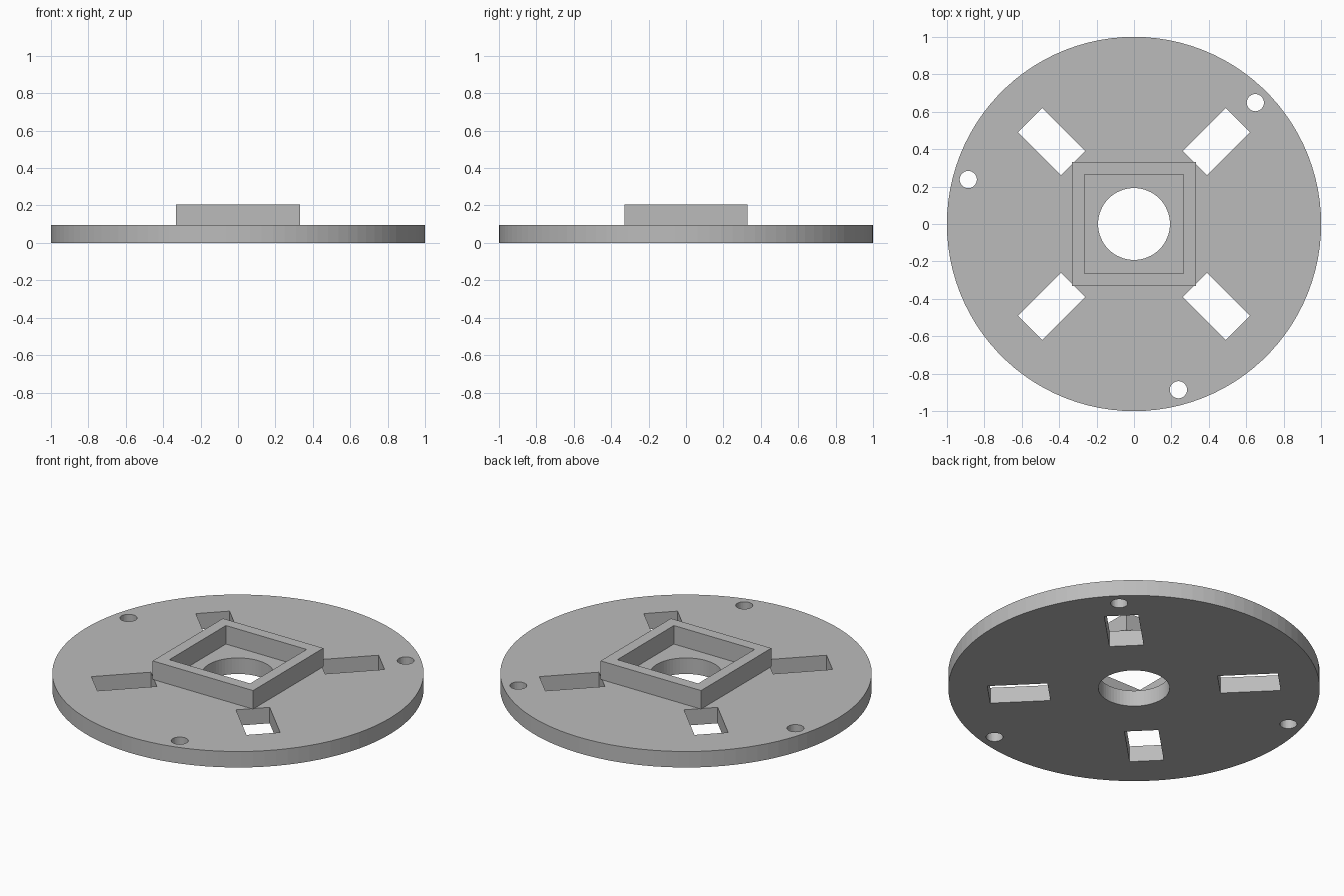
import bpy
import bmesh
from math import cos, sin, radians, pi, sqrt

cube = bpy.data.objects.get("Cube")
if cube:
    bpy.data.objects.remove(cube, do_unlink=True)

grey = bpy.data.materials.new("mid_grey")
grey.use_nodes = True
colour = (0.5, 0.5, 0.5, 1.0)
grey.diffuse_color = colour
grey.node_tree.nodes["Principled BSDF"].inputs["Base Color"].default_value = colour

PLATE_TOP = 0.095
FRAME_TOP = 0.205


def circle(radius, x=0.0, y=0.0, sides=32):
    """Closed circular outline."""
    return [(x + radius * cos(2 * pi * i / sides),
             y + radius * sin(2 * pi * i / sides)) for i in range(sides)]


def rectangle(x0, x1, half_width, angle=0.0):
    """Rectangular outline, turned about the origin."""
    c, s = cos(angle), sin(angle)
    corners = [(x0, -half_width), (x1, -half_width), (x1, half_width), (x0, half_width)]
    return [(x * c - y * s, x * s + y * c) for x, y in corners]


def extruded(name, outlines, bottom, top):
    """Solid from one outer outline and any hole outlines inside it."""
    curve = bpy.data.curves.new(name + "_outline", "CURVE")
    curve.dimensions = "2D"
    curve.fill_mode = "BOTH"
    curve.extrude = (top - bottom) / 2
    for points in outlines:
        spline = curve.splines.new("POLY")
        spline.points.add(len(points) - 1)
        for point, (x, y) in zip(spline.points, points):
            point.co = (x, y, 0, 1)
        spline.use_cyclic_u = True
    helper = bpy.data.objects.new(name + "_helper", curve)
    bpy.context.collection.objects.link(helper)
    bpy.context.view_layer.update()
    evaluated = helper.evaluated_get(bpy.context.evaluated_depsgraph_get())
    mesh = bpy.data.meshes.new_from_object(evaluated)
    bpy.data.objects.remove(helper, do_unlink=True)

    # Weld the caps to the walls and stand the solid at its height
    bm = bmesh.new()
    bm.from_mesh(mesh)
    bmesh.ops.remove_doubles(bm, verts=bm.verts, dist=0.0001)
    bmesh.ops.translate(bm, verts=bm.verts, vec=(0, 0, (top + bottom) / 2))
    bmesh.ops.recalc_face_normals(bm, faces=bm.faces)
    for face in bm.faces:
        face.smooth = False
    bm.to_mesh(mesh)
    bm.free()
    mesh.name = name
    mesh.materials.clear()
    mesh.materials.append(grey)
    obj = bpy.data.objects.new(name, mesh)
    bpy.context.collection.objects.link(obj)
    return obj


# Round plate: centre bore, four diagonal slots, three screw holes
outlines = [circle(1.0, sides=100), circle(0.192, sides=64)]
for k in range(4):
    outlines.append(rectangle(0.325 * sqrt(2), 0.555 * sqrt(2), 0.092, radians(45 + 90 * k)))
for k in range(3):
    a = radians(45 + 120 * k)
    outlines.append(circle(0.046, 0.917 * cos(a), 0.917 * sin(a)))
extruded("round_plate", outlines, 0, PLATE_TOP)

# Raised square frame around the bore
extruded("square_frame",
         [rectangle(-0.33, 0.33, 0.33), rectangle(-0.265, 0.265, 0.265)],
         PLATE_TOP, FRAME_TOP)
